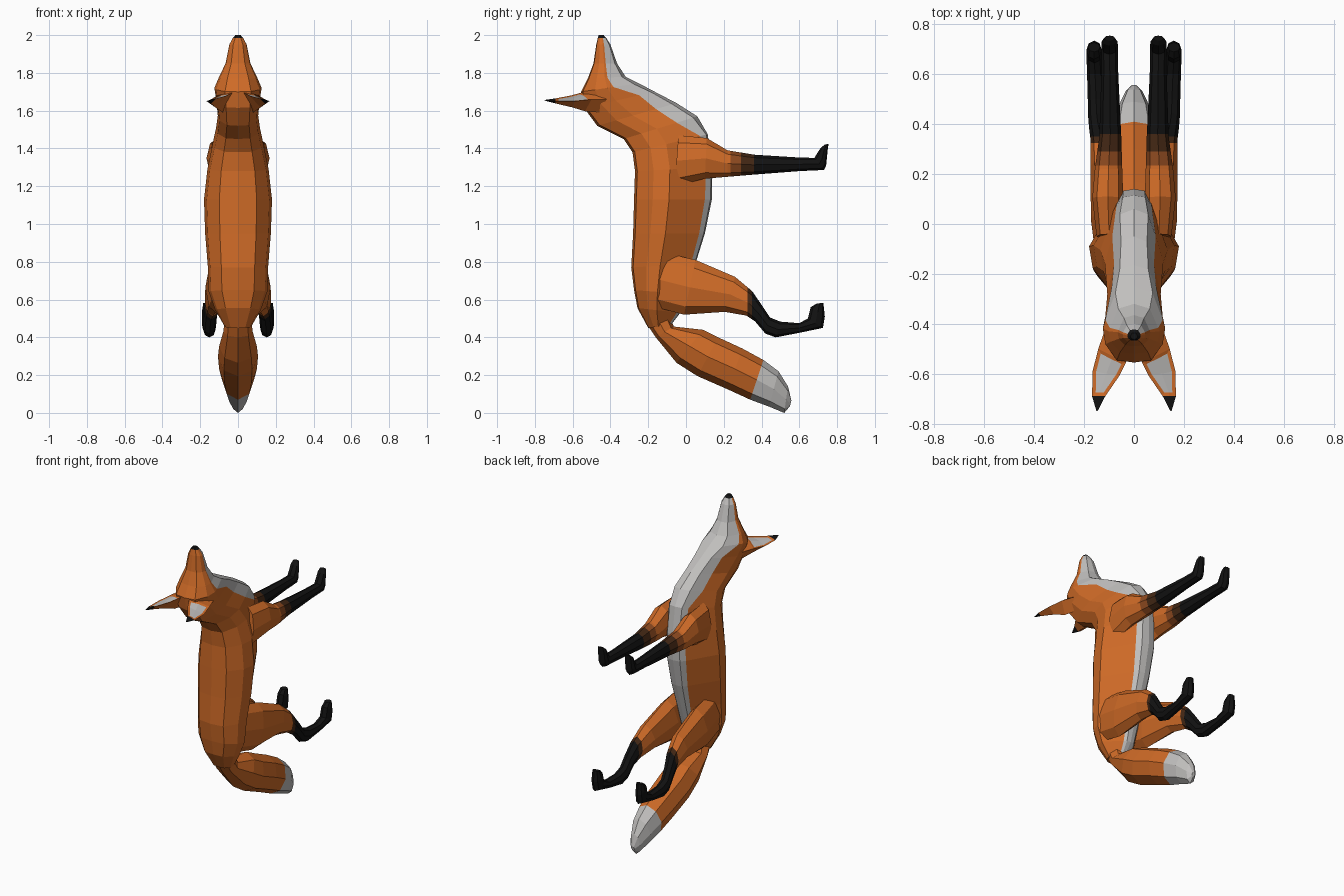
import bpy, bmesh, math
from mathutils import Vector


def material(name, rgb):
    m = bpy.data.materials.new(name)
    m.diffuse_color = (*rgb, 1)
    return m


MATS = [material("orange fur", (0.62, 0.145, 0.02)),
        material("white fur", (0.53, 0.52, 0.51)),
        material("black fur", (0.006, 0.006, 0.006)),
        material("brown fur", (0.27, 0.068, 0.014)),
        material("dark brown fur", (0.055, 0.02, 0.007))]
ORANGE, WHITE, BLACK, BROWN, DARK = range(5)


def loft(bm, rings, rule=lambda i, j: ORANGE):
    """Skin rings of points; rule(ring, segment) picks the material."""
    vs = [[bm.verts.new(p) for p in r] for r in rings]
    n = len(vs[0])
    for i in range(len(vs) - 1):
        for j in range(n):
            k = (j + 1) % n
            f = bm.faces.new((vs[i][j], vs[i][k], vs[i + 1][k], vs[i + 1][j]))
            f.material_index = rule(i, j)
    for i, ring in ((0, vs[0]), (len(vs) - 2, vs[-1])):
        bm.faces.new(ring).material_index = rule(i, 0)
    bmesh.ops.recalc_face_normals(bm, faces=bm.faces[:])


def finish(bm, name, mirror=False):
    me = bpy.data.meshes.new(name)
    bm.to_mesh(me)
    bm.free()
    for m in MATS:
        me.materials.append(m)
    ob = bpy.data.objects.new(name, me)
    bpy.context.collection.objects.link(ob)
    if mirror:
        ob.modifiers.new("Mirror", 'MIRROR').use_mirror_merge = False
    return ob


def section(a, b, half, cx=0.0):
    """Symmetric ring from point a to point b (y, z); half holds (x, t) pairs."""
    a, b = Vector(a), Vector(b)
    pts = half + [(-x, t) for x, t in half[-2:0:-1]]
    return [(cx + x, *(a.lerp(b, t))) for x, t in pts]


def oval(a, b, w, cx=0.0):
    half = [(w * math.sin(k * math.pi / 4), 0.5 - 0.5 * math.cos(k * math.pi / 4))
            for k in range(5)]
    return section(a, b, half, cx)


def body_ring(a, b, w, xe, te):
    # (xe, te) is the edge of the white underside
    return section(a, b, [(0, 0), (0.55 * w, 0.03), (0.92 * w, 0.24), (w, 0.45),
                          (xe, te), (xe * 0.65, te + (1 - te) * 0.8), (0, 1)])


# Body and head: back point, belly point, half width, edge of white
BODY = [((-.462, 2.0), (-.436, 2.0), .014, .013, .6),
        ((-.467, 1.985), (-.422, 1.985), .027, .025, .6),
        ((-.475, 1.95), (-.40, 1.95), .046, .044, .55),
        ((-.49, 1.85), (-.365, 1.85), .066, .062, .52),
        ((-.52, 1.77), (-.32, 1.78), .102, .097, .52),
        ((-.555, 1.70), (-.25, 1.745), .125, .115, .56),
        ((-.54, 1.615), (-.165, 1.70), .115, .088, .78),
        ((-.47, 1.52), (-.05, 1.64), .107, .08, .74),
        ((-.33, 1.45), (.06, 1.57), .117, .087, .72),
        ((-.283, 1.38), (.115, 1.475), .135, .07, .9),
        ((-.27, 1.28), (.14, 1.30), .162, .065, .92),
        ((-.275, 1.13), (.137, 1.13), .18, .07, .91),
        ((-.28, .95), (.10, .95), .174, .06, .92),
        ((-.29, .77), (.05, .79), .16, .05, .93),
        ((-.275, .65), (.0, .63), .155, .045, .93),
        ((-.257, .555), (-.03, .53), .12, .04, .92),
        ((-.20, .45), (-.08, .465), .07, .03, .9)]
bm = bmesh.new()
loft(bm, [body_ring(*r) for r in BODY],
     lambda i, j: BLACK if i == 0 else WHITE if 4 <= j <= 7 else ORANGE)
finish(bm, "body_and_head")

# Tail with white tip
TAIL = [((-.22, .49), (-.08, .50), .07), ((-.16, .40), (-.065, .457), .078),
        ((-.05, .265), (.09, .44), .10), ((.06, .195), (.17, .40), .106),
        ((.22, .125), (.30, .34), .10), ((.34, .07), (.41, .28), .085),
        ((.44, .033), (.49, .22), .066), ((.52, .0), (.54, .14), .035),
        ((.55, .035), (.558, .065), .012)]
bm = bmesh.new()
loft(bm, [oval(*r) for r in TAIL], lambda i, j: WHITE if i >= 5 else ORANGE)
finish(bm, "tail")


def leg(name, rings, bands):
    """Leg cut at each band's y, coloured from there outwards."""
    bm = bmesh.new()
    loft(bm, [oval(*r) for r in rings])
    for y, _ in bands:
        bmesh.ops.bisect_plane(bm, geom=bm.verts[:] + bm.edges[:] + bm.faces[:],
                               plane_co=(0, y, 0), plane_no=(0, 1, 0))
    for f in bm.faces:
        for y, mat in bands:
            if f.calc_center_median().y > y:
                f.material_index = mat
    finish(bm, name, mirror=True)


leg("front_legs", [
    ((-.04, 1.47), (-.06, 1.20), .05, .10), ((.11, 1.455), (.10, 1.24), .062, .105),
    ((.22, 1.39), (.22, 1.25), .055, .102), ((.36, 1.367), (.34, 1.26), .044, .095),
    ((.60, 1.352), (.60, 1.28), .034, .097), ((.68, 1.35), (.73, 1.286), .033, .098),
    ((.698, 1.38), (.742, 1.31), .033, .098), ((.715, 1.405), (.75, 1.39), .031, .098),
    ((.735, 1.42), (.755, 1.425), .022, .098)],
    [(.235, BROWN), (.29, DARK), (.36, BLACK)])

leg("hind_legs", [
    ((-.12, .85), (-.20, .57), .05, .10), ((.05, .81), (-.01, .52), .066, .107),
    ((.26, .72), (.205, .535), .056, .118), ((.35, .645), (.32, .515), .042, .132),
    ((.405, .565), (.365, .485), .035, .145), ((.445, .505), (.42, .42), .034, .15),
    ((.50, .483), (.475, .40), .033, .152), ((.60, .475), (.60, .424), .032, .156),
    ((.645, .50), (.725, .45), .032, .159), ((.66, .56), (.735, .51), .031, .16),
    ((.69, .578), (.727, .583), .024, .16)],
    [(.325, DARK), (.35, BLACK)])

# Ears: rings of inner, front, outer and back points
EAR = [[(.025, -.50, 1.70), (.075, -.45, 1.70), (.115, -.42, 1.66), (.08, -.46, 1.59)],
       [(.032, -.555, 1.695), (.085, -.53, 1.685), (.143, -.50, 1.66), (.09, -.535, 1.597)],
       [(.06, -.61, 1.68), (.112, -.60, 1.668), (.166, -.59, 1.65), (.12, -.60, 1.617)],
       [(.115, -.69, 1.665), (.14, -.69, 1.66), (.168, -.69, 1.65), (.143, -.69, 1.638)],
       [(.145, -.748, 1.657), (.148, -.75, 1.656), (.151, -.748, 1.655), (.148, -.747, 1.653)]]
bm = bmesh.new()
loft(bm, EAR, lambda i, j: BLACK if i == 3 else WHITE if i in (1, 2) and j < 2 else ORANGE)
# Pale inner ear, set in from the rim
inner = [f for f in bm.faces if f.material_index == WHITE]
rim = bmesh.ops.inset_region(bm, faces=inner, thickness=0.014, depth=-0.003,
                             use_even_offset=True)["faces"]
for f in rim:
    f.material_index = ORANGE
finish(bm, "ears", mirror=True)
